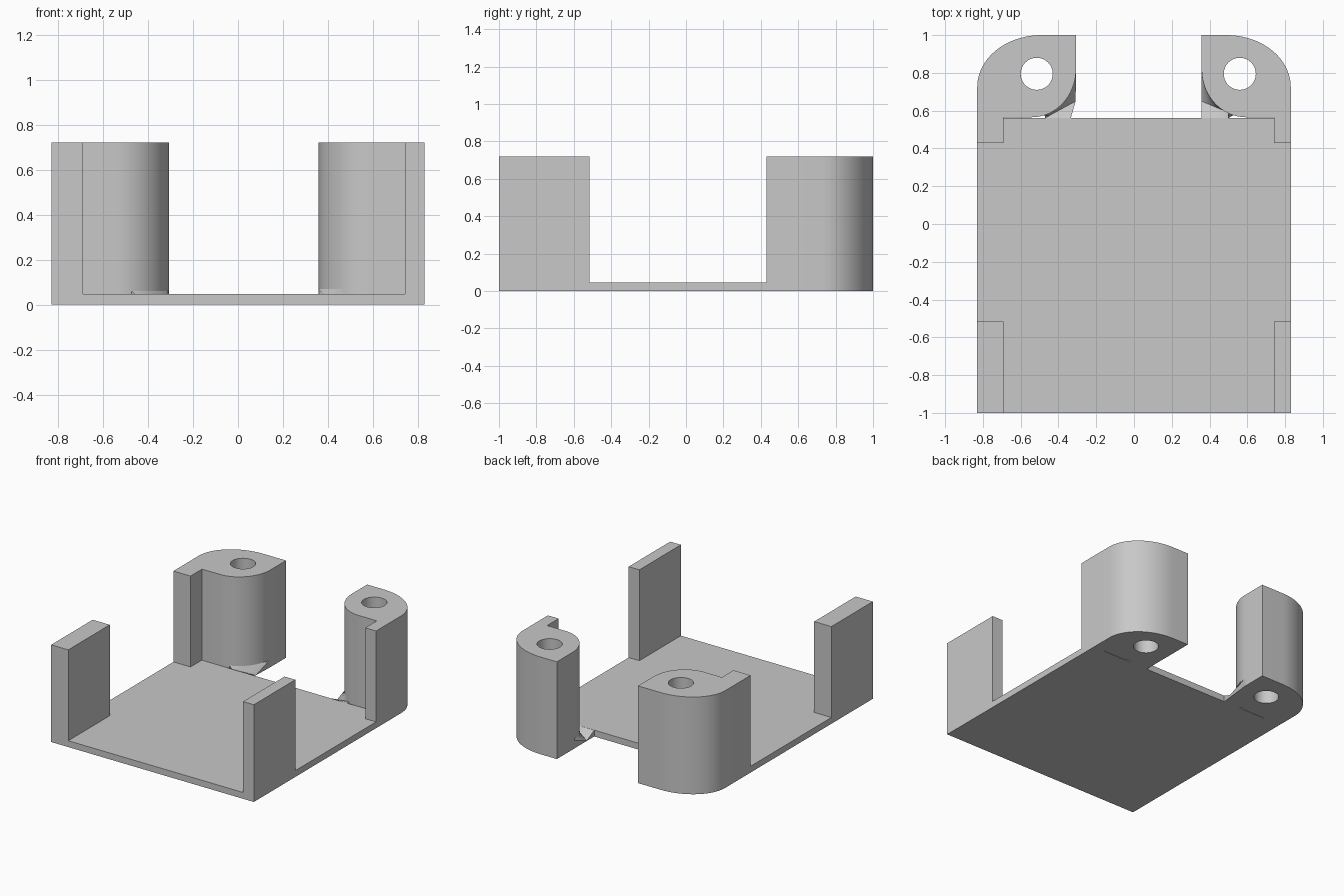
import bpy, bmesh
from math import sin, cos, pi, radians
from mathutils import Vector

cube = bpy.data.objects.get("Cube")
if cube:
    bpy.data.objects.remove(cube, do_unlink=True)

grey = bpy.data.materials.new("light grey")
grey.use_nodes = True
colour = (0.58, 0.58, 0.58, 1)
grey.diffuse_color = colour
grey.node_tree.nodes["Principled BSDF"].inputs["Base Color"].default_value = colour

HALF, HEIGHT, PLATE, EDGE = 0.83, 0.72, 0.047, 0.565


def finish(name, mesh, smooth=False):
    ob = bpy.data.objects.new(name, mesh)
    bpy.context.collection.objects.link(ob)
    mesh.materials.clear()
    mesh.materials.append(grey)
    bm = bmesh.new()
    bm.from_mesh(mesh)
    bmesh.ops.remove_doubles(bm, verts=bm.verts, dist=0.0005)
    bmesh.ops.recalc_face_normals(bm, faces=bm.faces)
    bm.to_mesh(mesh)
    bm.free()
    if smooth:
        bpy.ops.object.select_all(action='DESELECT')
        ob.select_set(True)
        bpy.context.view_layer.objects.active = ob
        bpy.ops.object.shade_smooth_by_angle(angle=radians(30))
    return ob


def box(name, lo, hi):
    bm = bmesh.new()
    bmesh.ops.create_cube(bm, size=1)
    for v in bm.verts:
        v.co = [lo[i] if v.co[i] < 0 else hi[i] for i in range(3)]
    mesh = bpy.data.meshes.new(name)
    bm.to_mesh(mesh)
    bm.free()
    return finish(name, mesh)


def arc(cx, cy, rx, ry, a0, a1, n):
    angles = [a0 + (a1 - a0) * i / n for i in range(n + 1)]
    return [(cx + rx * cos(a), cy + ry * sin(a)) for a in angles]


def prism(name, outlines, height):
    # Filled outline with holes, extruded upward from the ground
    curve = bpy.data.curves.new(name, 'CURVE')
    curve.dimensions, curve.fill_mode = '2D', 'BOTH'
    curve.extrude = height / 2
    for pts in outlines:
        s = curve.splines.new('POLY')
        s.points.add(len(pts) - 1)
        for p, (x, y) in zip(s.points, pts):
            p.co = (x, y, 0, 1)
        s.use_cyclic_u = True
    tmp = bpy.data.objects.new(name + "_outline", curve)
    bpy.context.collection.objects.link(tmp)
    dg = bpy.context.evaluated_depsgraph_get()
    mesh = bpy.data.meshes.new_from_object(tmp.evaluated_get(dg))
    bpy.data.objects.remove(tmp, do_unlink=True)
    for v in mesh.vertices:
        v.co.z += height / 2
    return finish(name, mesh, True)


def screw_post(name, side, inner, slot, hole_x):
    # Inner faces are rounded towards the plate, outer faces towards the back
    inner_arc = arc(inner + 0.235, 0.82, 0.235, 0.82 - EDGE, -pi / 2, -pi, 16)
    outer_arc = arc(0.49, 0.725, HALF - 0.49, 0.275, pi / 2, 0, 20)
    outline = [(HALF, 0.43), (slot, 0.43), (slot, EDGE)] + inner_arc
    outline += [(inner, 1.0)] + outer_arc
    hole = arc(hole_x, 0.795, 0.085, 0.085, 0, 2 * pi, 32)[:-1]
    prism(name, [[(side * x, y) for x, y in pts] for pts in (outline, hole)], HEIGHT)
    return inner_arc[::-1]


def web(name, side, rim, valley, plate, top):
    # Small gusset with a valley, lofted between the post and the plate edge
    v0, v1 = (Vector(v) for v in valley)
    bm = bmesh.new()
    rings = []
    for i, (x, y) in enumerate(rim):
        t = i / (len(rim) - 1)
        v = v0.lerp(v1, t)
        px = plate[0] + (plate[1] - plate[0]) * t
        section = [(x, y, top), v, (px, 0.56, PLATE), (px, 0.56, 0), (x, y, 0)]
        rings.append([bm.verts.new((side * p[0], p[1], p[2])) for p in section])
    for a, b in zip(rings, rings[1:]):
        for j in range(5):
            k = (j + 1) % 5
            bm.faces.new((a[j], a[k], b[k], b[j]))
    bm.faces.new(rings[0])
    bm.faces.new(rings[-1])
    mesh = bpy.data.meshes.new(name)
    bm.to_mesh(mesh)
    bm.free()
    finish(name, mesh, True)


# Base plate
box("base_plate", (-HALF, -1, 0), (HALF, 0.562, PLATE))

# Front walls, thicker on the right
box("front_right_wall", (-HALF, -1, 0), (-0.69, -0.515, HEIGHT))
box("front_left_wall", (0.742, -1, 0), (HALF, -0.515, HEIGHT))

# Rear posts with screw holes
right_rim = screw_post("rear_right_post", -1, 0.307, 0.69, 0.515)
left_rim = screw_post("rear_left_post", 1, 0.358, 0.742, 0.56)

# Gussets at the foot of the rear posts
web("right_gusset", -1, right_rim[:14], ((0.309, 0.65, 0.003), (0.45, 0.573, 0.04)),
    (0.335, 0.47), 0.06)
web("left_gusset", 1, left_rim[:14], ((0.358, 0.65, 0.003), (0.5, 0.59, PLATE)),
    (0.358, 0.5), 0.07)
